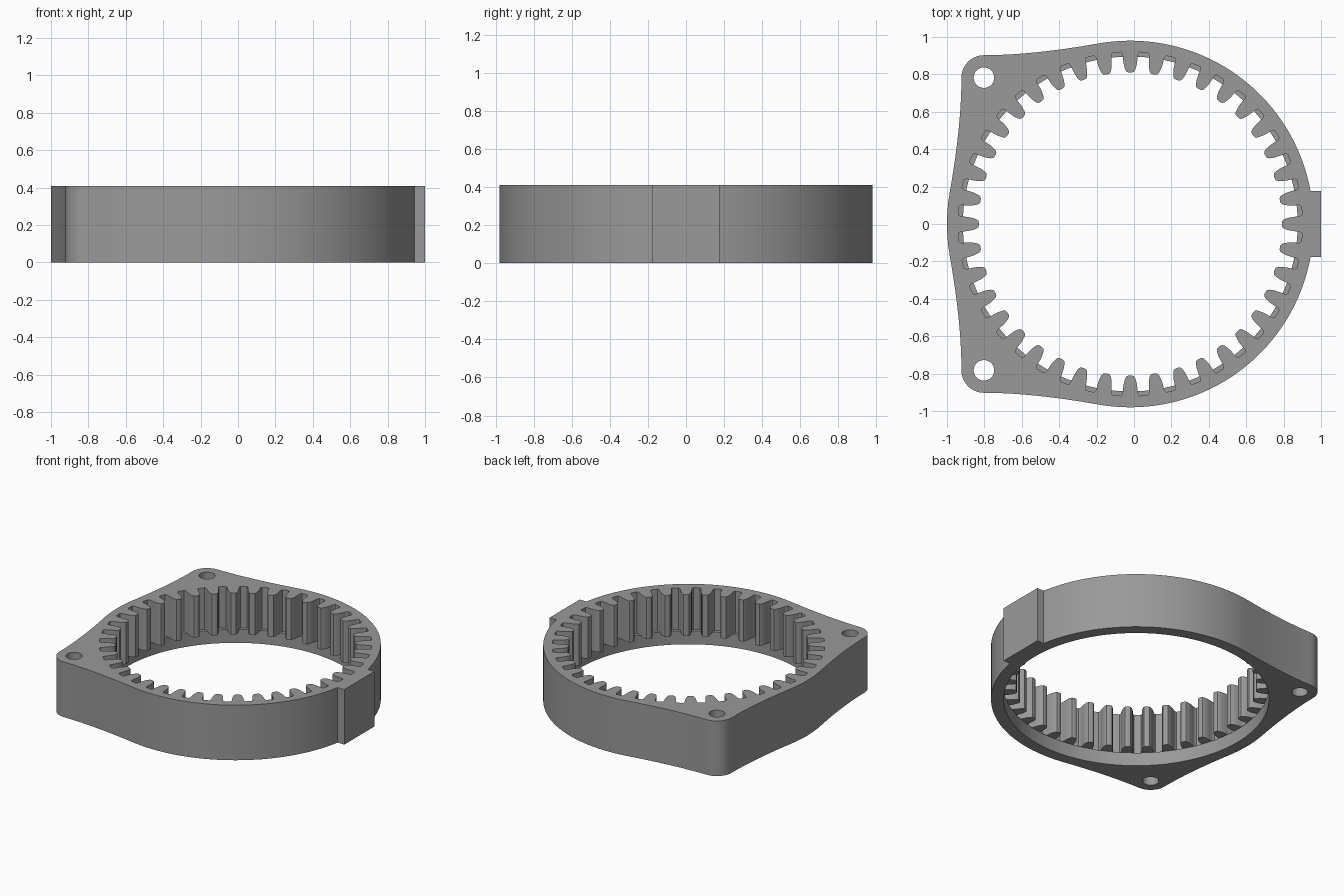
import bpy, bmesh, math
from math import sin, cos, radians

if "Cube" in bpy.data.objects:
    bpy.data.objects.remove(bpy.data.objects["Cube"])

CX = -0.02                     # ring axis
H, LEDGE = 0.41, 0.10          # total height, underside of the teeth
R_OUT, R_LIP, R_ROOT = 0.98, 0.895, 0.92
TEETH = 40
EAR, EAR_R, HOLE_R = 0.7825, 0.12, 0.055
TAB_X, TAB_Y = 1.0, 0.177


def polar(r, a, ox=0.0, oy=0.0):
    return (ox + r * cos(a), oy + r * sin(a))


def arc(r, a0, a1, n, ox=0.0, oy=0.0):
    return [polar(r, a0 + (a1 - a0) * i / n, ox, oy) for i in range(n + 1)]


def bezier(p, c, q, n):
    return [tuple((1 - t) ** 2 * p[k] + 2 * t * (1 - t) * c[k] + t * t * q[k] for k in (0, 1))
            for t in (i / n for i in range(1, n))]


# Outer outline: tab, round rim, blend to ear, ear corner, blend back
blend = radians(100)
rim_end = polar(R_OUT, blend)
ear_top = (-EAR, EAR + EAR_R)
ctrl = (rim_end[0] - (rim_end[1] - ear_top[1]) * math.tan(blend - math.pi / 2) ** -1, ear_top[1])
sweep = bezier(rim_end, ctrl, ear_top, 14)
half = [(TAB_X - CX, TAB_Y)]
half += arc(R_OUT, math.asin(TAB_Y / R_OUT), blend, 40)
half += sweep
half += arc(EAR_R, math.pi / 2, math.pi, 10, -EAR, EAR)
half += [(-y, -x) for x, y in reversed(sweep)]
half += arc(R_OUT, radians(170), math.pi, 5)
outline = half + [(x, -y) for x, y in reversed(half[:-1])]

bm = bmesh.new()


def ring(points, z):
    return [bm.verts.new((x + CX, y, z)) for x, y in points]


def wall(low, high):
    n = len(low)
    for i in range(n):
        j = (i + 1) % n
        bm.faces.new((low[i], low[j], high[j], high[i]))


def cap(loops, up):
    edges = []
    for loop in loops:
        for i, v in enumerate(loop):
            pair = (v, loop[(i + 1) % len(loop)])
            edges.append(bm.edges.get(pair) or bm.edges.new(pair))
    bmesh.ops.triangle_fill(bm, use_beauty=True, edges=edges, normal=(0, 0, up))


# Outer wall and the two screw holes
bottom_loops, top_loops = [], []
holes = [[polar(HOLE_R, 2 * math.pi * i / 28, -EAR, s * EAR) for i in range(28)] for s in (1, -1)]
for pts in [outline] + holes:
    low, high = ring(pts, 0), ring(pts, H)
    wall(low, high)
    bottom_loops.append(low)
    top_loops.append(high)

# Tooth flank as (radius, half width); the third point lies on the lip circle
flank = [(R_ROOT, 0.050), (0.909, 0.042), (R_LIP, 0.040), (0.875, 0.038),
         (0.85, 0.034), (0.825, 0.026), (0.813, 0.018), (0.81, 0.008)]
step = 2 * math.pi / TEETH
gear, lip = [], []
for k in range(TEETH):
    t = k * step
    gear.append(polar(R_ROOT, t - step / 2))
    gear += [polar(r, t - w / r) for r, w in flank]
    gear += [polar(r, t + w / r) for r, w in reversed(flank)]
    a = 0.040 / R_LIP
    lip += [polar(R_LIP, t - step / 2), polar(R_LIP, t - a), polar(R_LIP, t), polar(R_LIP, t + a)]
N = 1 + 2 * len(flank)

# Internal teeth
gear_low, gear_high = ring(gear, LEDGE), ring(gear, H)
wall(gear_low, gear_high)
top_loops.append(gear_high)

# Smooth lip below the teeth, sharing the flank points
lip_low, lip_high = ring(lip, 0), ring(lip, LEDGE)
first, last = 3, N - 3
for k in range(TEETH):
    lip_high[4 * k + 1] = gear_low[k * N + first]
    lip_high[4 * k + 3] = gear_low[k * N + last]
wall(lip_low, lip_high)
bottom_loops.append(lip_low)

# Tooth undersides and the small ledges between teeth
for k in range(TEETH):
    g = k * N
    bm.faces.new(gear_low[g + first:g + last + 1] + [lip_high[4 * k + 2]])
    nxt = (k + 1) % TEETH
    gap = gear_low[g + last:g + N] + gear_low[nxt * N:nxt * N + first + 1]
    bm.faces.new(gap + [lip_high[4 * nxt]])

# Flat top and bottom
cap(top_loops, 1)
cap(bottom_loops, -1)
bmesh.ops.delete(bm, geom=[v for v in bm.verts if not v.link_faces], context='VERTS')
bmesh.ops.recalc_face_normals(bm, faces=bm.faces[:])

mesh = bpy.data.meshes.new("ring_gear_housing")
bm.to_mesh(mesh)
bm.free()
mat = bpy.data.materials.new("grey")
mat.diffuse_color = (0.32, 0.32, 0.32, 1)
mat.use_nodes = True
mat.node_tree.nodes["Principled BSDF"].inputs["Base Color"].default_value = mat.diffuse_color
mesh.materials.append(mat)
housing = bpy.data.objects.new("ring_gear_housing", mesh)
bpy.context.collection.objects.link(housing)
bpy.context.view_layer.objects.active = housing
housing.select_set(True)
bpy.ops.object.shade_smooth_by_angle(angle=radians(30))
